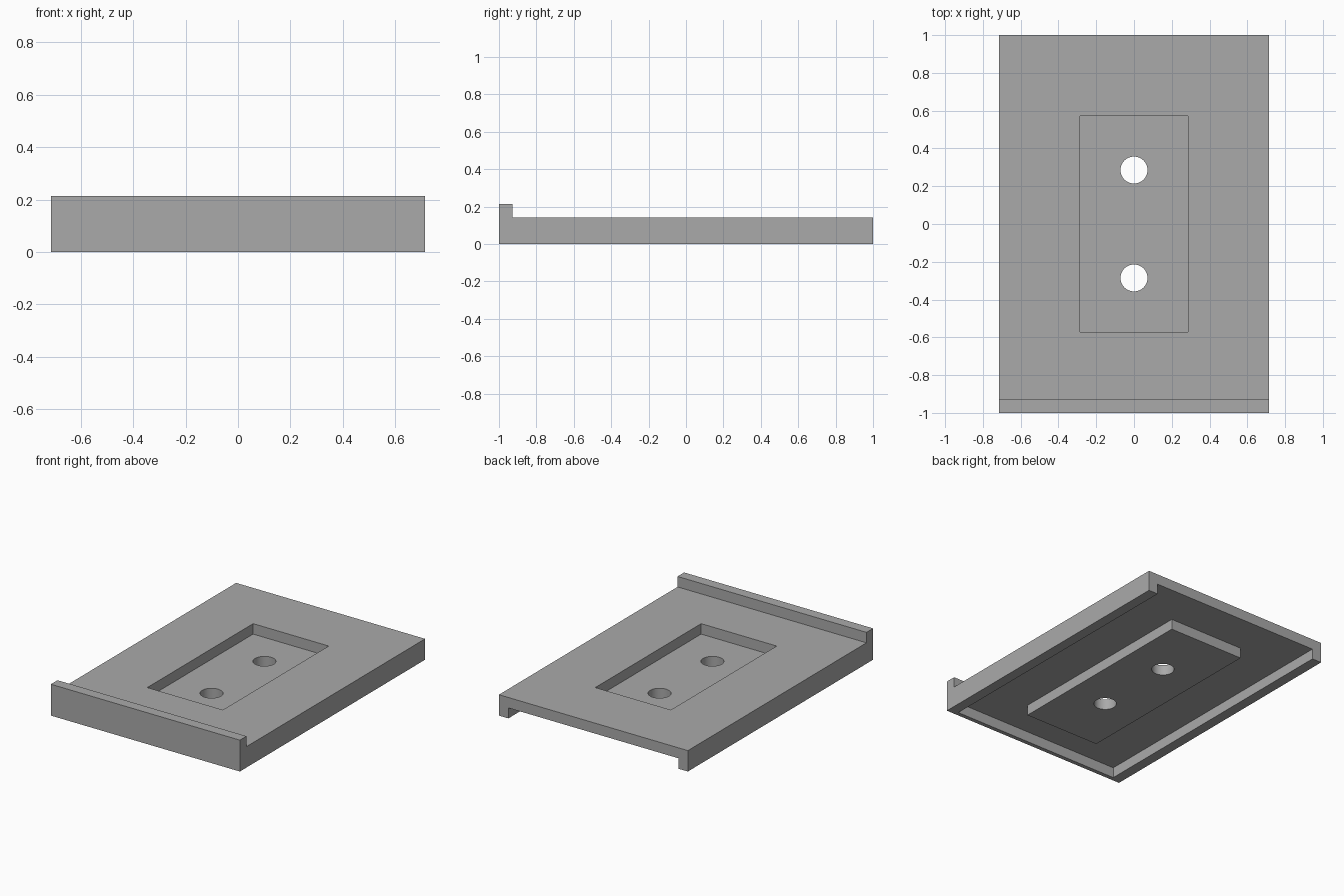
import bpy, bmesh

if "Cube" in bpy.data.objects:
    bpy.data.objects.remove(bpy.data.objects["Cube"], do_unlink=True)

U = 1 / 14            # wall thickness unit
HALF_X = 10 * U
DECK = 2 * U          # height of the top surface

grey = bpy.data.materials.new("plain grey")
grey.use_nodes = True
COLOUR = (0.4, 0.4, 0.4, 1)
grey.diffuse_color = COLOUR
grey.node_tree.nodes["Principled BSDF"].inputs["Base Color"].default_value = COLOUR


def make_object(name, bm):
    bmesh.ops.recalc_face_normals(bm, faces=bm.faces)
    mesh = bpy.data.meshes.new(name)
    bm.to_mesh(mesh)
    bm.free()
    mesh.materials.append(grey)
    obj = bpy.data.objects.new(name, mesh)
    bpy.context.collection.objects.link(obj)
    return obj


def box(name, low, high):
    bm = bmesh.new()
    bmesh.ops.create_cube(bm, size=1)
    for v in bm.verts:
        v.co = [low[i] if v.co[i] < 0 else high[i] for i in range(3)]
    return make_object(name, bm)


def cylinder(name, radius, y):
    bm = bmesh.new()
    bmesh.ops.create_cone(bm, cap_ends=True, segments=48,
                          radius1=radius, radius2=radius, depth=1)
    bmesh.ops.translate(bm, verts=bm.verts, vec=(0, y, 0))
    return make_object(name, bm)


def combine(target, tool, operation):
    bpy.context.view_layer.objects.active = target
    mod = target.modifiers.new(tool.name, "BOOLEAN")
    mod.operation, mod.object, mod.solver = operation, tool, "EXACT"
    bpy.ops.object.modifier_apply(modifier=mod.name)
    bpy.data.objects.remove(tool, do_unlink=True)


# Body: side profile with the raised front lip, extruded across the width
profile = [(-1, 0), (1, 0), (1, DECK), (-1 + U, DECK), (-1 + U, 3 * U), (-1, 3 * U)]
bm = bmesh.new()
face = bm.faces.new([bm.verts.new((-HALF_X, y, z)) for y, z in profile])
ext = bmesh.ops.extrude_face_region(bm, geom=[face])
bmesh.ops.translate(bm, vec=(2 * HALF_X, 0, 0),
                    verts=[g for g in ext["geom"] if isinstance(g, bmesh.types.BMVert)])
plate = make_object("cover_plate", bm)

# Hollow underside, open at the back
inner = HALF_X - U
combine(plate, box("underside_cutter", (-inner, -1 + 0.4 * U, -1), (inner, 2, U)), "DIFFERENCE")

# Pad under the plate, with the recess above it
pad_x = 4 * U
combine(plate, box("under_pad", (-pad_x, -10 * U, 0), (pad_x, 10 * U, 1.5 * U)), "UNION")
combine(plate, box("recess_cutter", (-pad_x, -8 * U, U), (pad_x, 8 * U, 1)), "DIFFERENCE")

# Two screw holes
for side in (-1, 1):
    combine(plate, cylinder("hole_cutter", U, side * 4 * U), "DIFFERENCE")

bpy.ops.object.select_all(action="DESELECT")
plate.select_set(True)
bpy.context.view_layer.objects.active = plate
bpy.ops.object.shade_smooth_by_angle()
